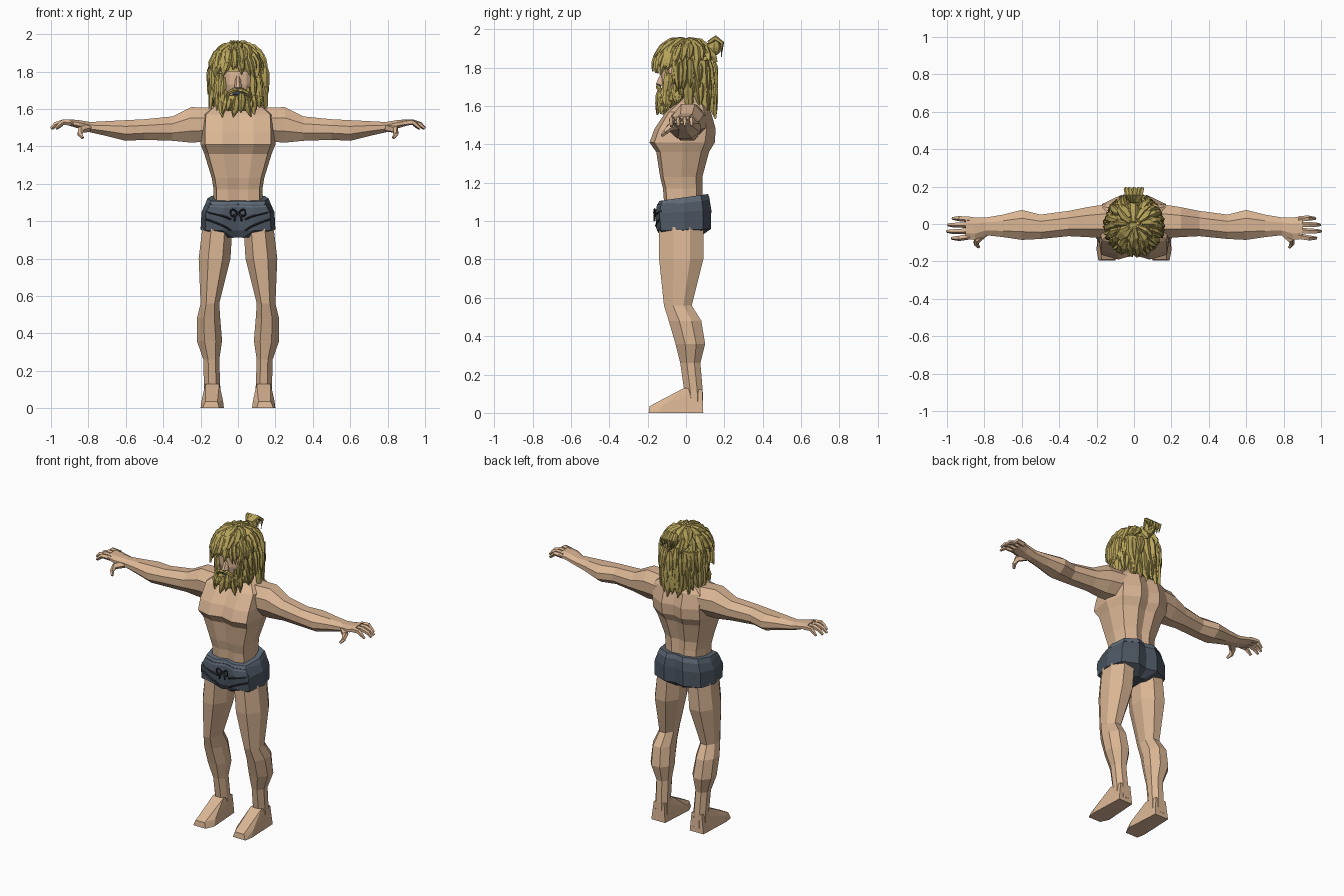
import bpy, bmesh, math, random
from math import sin, cos, pi, radians
from mathutils import Vector, Matrix
from mathutils.bvhtree import BVHTree

random.seed(4)
if "Cube" in bpy.data.objects:
    bpy.data.objects.remove(bpy.data.objects["Cube"])


def material(name, rgb):
    m = bpy.data.materials.new(name)
    m.use_nodes = True
    m.diffuse_color = (*rgb, 1)
    m.node_tree.nodes["Principled BSDF"].inputs["Base Color"].default_value = (*rgb, 1)
    return m


SKIN = material("skin", (0.71, 0.47, 0.30))
HAIR = material("golden hair", (0.46, 0.36, 0.10))
CLOTH = material("slate cloth", (0.075, 0.095, 0.125))
BAND = material("waistband grey", (0.11, 0.14, 0.18))
CORD = material("dark trim", (0.025, 0.03, 0.037))
LIPS = material("mouth grey", (0.14, 0.18, 0.22))

# Cross-sections in the unit square
LIMB = [(-.5, -1), (.4, -1), (1, -.35), (1, .4), (.45, 1), (-.45, 1), (-1, .4), (-1, -.35)]
half = [(.42, -1), (.88, -.85), (1, 0), (.85, .7), (.35, 1)]
TRUNK = [(0, -.86)] + half + [(0, .88)] + [(-u, v) for u, v in reversed(half)]


def finish(bm, name, mat):
    bmesh.ops.recalc_face_normals(bm, faces=bm.faces[:])
    me = bpy.data.meshes.new(name)
    bm.to_mesh(me)
    bm.free()
    me.materials.append(mat)
    ob = bpy.data.objects.new(name, me)
    bpy.context.scene.collection.objects.link(ob)
    return ob


def skin_rings(bm, rings):
    loops = [[bm.verts.new(p) for p in r] for r in rings]
    n = len(loops[0])
    for a, b in zip(loops, loops[1:]):
        for i in range(n):
            j = (i + 1) % n
            bm.faces.new((a[i], a[j], b[j], b[i]))
    bm.faces.new(loops[0][::-1])
    bm.faces.new(loops[-1])


def loft(name, rings, mat):
    bm = bmesh.new()
    skin_rings(bm, rings)
    return finish(bm, name, mat)


def ring_z(z, x0, x1, y0, y1, sec=LIMB, tilt=0):
    pts = [Vector(((x0 + x1 + u * (x1 - x0)) / 2, (y0 + y1 + v * (y1 - y0)) / 2, z)) for u, v in sec]
    for p in pts:
        p.z += tilt * p.y
    return pts


def ring_x(x, y0, y1, z0, z1):
    return [Vector((x, (y0 + y1 + u * (y1 - y0)) / 2, (z0 + z1 + v * (z1 - z0)) / 2)) for u, v in LIMB]


def mirror(rings, s):
    return [[Vector((p.x * s, p.y, p.z)) for p in r] for r in rings]


def tube_rings(path, radii, sides=6):
    path = [Vector(p) for p in path]
    out = []
    for i, p in enumerate(path):
        d = path[min(i + 1, len(path) - 1)] - path[max(i - 1, 0)]
        q = d.to_track_quat('Z', 'Y')
        r = radii[min(i, len(radii) - 1)]
        out.append([p + q @ Vector((r * cos(2 * pi * k / sides), r * sin(2 * pi * k / sides), 0))
                    for k in range(sides)])
    return out


def ellipsoid(name, centre, size, mat, seg=14, rows=9, cut=None):
    bm = bmesh.new()
    bmesh.ops.create_uvsphere(bm, u_segments=seg, v_segments=rows, radius=1,
                              matrix=Matrix.Translation(centre) @ Matrix.Diagonal((*size, 1)))
    if cut:
        bmesh.ops.bisect_plane(bm, geom=bm.verts[:] + bm.edges[:] + bm.faces[:], plane_co=(0, 0, cut),
                               plane_no=(0, 0, 1), clear_inner=True)
    return finish(bm, name, mat)


# Torso and neck: height, half width, front, back
torso = [(1.04, .13, -.11, .09), (1.17, .13, -.12, .085), (1.23, .14, -.135, .085), (1.36, .18, -.155, .12),
         (1.41, .2, -.19, .15), (1.48, .2, -.165, .155), (1.57, .195, -.105, .13), (1.615, .14, -.05, .105),
         (1.65, .065, -.05, .075), (1.74, .06, -.06, .06)]
loft("torso", [ring_z(z, -w, w, f, b, TRUNK) for z, w, f, b in torso], SKIN)

# Limbs, hands and feet
leg = [(.97, .03, .19, -.14, .09), (.8, .04, .21, -.14, .09), (.56, .1, .2, -.115, .03), (.48, .095, .22, -.09, .08),
       (.36, .085, .22, -.055, .1), (.26, .1, .185, -.03, .075), (.12, .095, .182, -.01, .087), (.03, .09, .185, 0, .09)]
arm = [(.12, -.08, .11, 1.43, 1.605), (.25, -.07, .09, 1.42, 1.61), (.35, -.065, .07, 1.43, 1.56),
       (.5, -.08, .05, 1.435, 1.545), (.6, -.085, .075, 1.43, 1.54), (.7, -.07, .05, 1.455, 1.535),
       (.79, -.06, .035, 1.475, 1.53), (.85, -.085, .035, 1.495, 1.54), (.9, -.08, .04, 1.51, 1.545)]
for side, s in (("left", 1), ("right", -1)):
    loft(side + "_leg", mirror([ring_z(*r) for r in leg], s), SKIN)
    loft(side + "_arm", mirror([ring_x(*r) for r in arm], s), SKIN)
    bm = bmesh.new()
    for x, y, z in [(.09, .09, 0), (.19, .09, 0), (.075, -.14, 0), (.2, -.14, 0), (.1, -.195, 0), (.19, -.195, 0),
                    (.1, -.01, .13), (.175, -.01, .13), (.1, .085, .12), (.175, .085, .12),
                    (.11, -.19, .035), (.175, -.19, .035), (.08, -.12, .04), (.195, -.12, .04)]:
        bm.verts.new((s * x, y, z))
    bmesh.ops.convex_hull(bm, input=bm.verts[:])
    bmesh.ops.dissolve_limit(bm, angle_limit=.05, verts=bm.verts[:], edges=bm.edges[:])
    finish(bm, side + "_foot", SKIN)
    for i, (y, tip) in enumerate([(.026, .97), (-.004, .995), (-.034, 1.0), (-.066, .975)]):
        e = y * 1.15
        path = [(s * .88, y, 1.525), (s * .935, e, 1.53), (s * (tip - .025), e, 1.518), (s * tip, e, 1.495)]
        loft(f"{side}_finger_{i}", tube_rings(path, [.017, .015, .013, .008], 5), SKIN)
    path = [(s * .8, -.045, 1.5), (s * .84, -.085, 1.49), (s * .845, -.105, 1.465), (s * .83, -.125, 1.445)]
    loft(side + "_thumb", tube_rings(path, [.024, .02, .014, .008], 5), SKIN)

# Swim shorts with tilted waistband
shorts = [(.915, .07, -.12, .07), (.955, .2, -.152, .13), (1.05, .195, -.16, .132), (1.105, .17, -.15, .122)]
rings = [ring_z(z, -w, w, f, b, TRUNK, .03 + .7 * max(0, z - .99)) for z, w, f, b in shorts]
trunks = loft("swim_shorts", rings, CLOTH)
loft("waistband", [ring_z(z, -w, w, f, b, TRUNK, .14) for z, w, f, b in
                   [(1.095, .175, -.155, .125), (1.125, .163, -.14, .115)]], BAND)

# Trim and drawstring laid over the front of the shorts
bm = bmesh.new()
bm.from_mesh(trunks.data)
tree = BVHTree.FromBMesh(bm)
bm.free()


def on_shorts(x, z):
    hit = tree.ray_cast(Vector((x, -1, z)), Vector((0, 1, 0)))[0]
    return hit + Vector((0, -.003, 0)) if hit else Vector((x, -.15, z))


for side, s in (("left", 1), ("right", -1)):
    for i, (z0, z1) in enumerate([(1.05, 1.0), (1.01, .935)]):
        xs = [.17 - .022 * k for k in range(7)]
        path = [on_shorts(s * x, z1 + (z0 - z1) * ((x - .03) / .14) ** .6) for x in xs]
        loft(f"{side}_trim_{i}", tube_rings(path, [.005], 4), CORD)
    bow = [(s * (.004 + .036 * sin(t)), -.158 - .008 * sin(t), 1.045 + .018 * sin(2 * t))
           for t in [pi * k / 8 for k in range(9)]]
    loft(side + "_bow_loop", tube_rings(bow, [.005], 4), CORD)
    loft(side + "_bow_end", tube_rings([(0, -.155, 1.045), (s * .015, -.165, 1.025), (s * .02, -.165, 1.0)],
                                       [.005], 4), CORD)

# Head, nose and ears
ellipsoid("head", (0, -.02, 1.76), (.105, .112, .17), SKIN)
loft("nose", [ring_z(1.775, -.012, .012, -.13, -.1), ring_z(1.715, -.02, .02, -.158, -.1),
              ring_z(1.705, -.017, .017, -.145, -.1)], SKIN)
for side, s in (("left", 1), ("right", -1)):
    ellipsoid(side + "_ear", (s * .108, .0, 1.74), (.014, .025, .035), SKIN, 6, 5)

# Hair masses underneath the locks
ellipsoid("hair_cap", (0, -.005, 1.8), (.135, .148, .15), HAIR, 14, 10, 1.8)
loft("back_hair", [ring_z(z, -w, w, f, b) for z, w, f, b in
                   [(1.84, .13, .03, .13), (1.72, .13, .035, .135), (1.63, .1, .06, .14), (1.585, .07, .08, .14)]], HAIR)
loft("beard_mass", [ring_z(z, -w, w, f, b) for z, w, f, b in
                    [(1.672, .105, -.125, .02), (1.63, .1, -.138, .01), (1.59, .055, -.13, -.05)]], HAIR)


def scalp(a, s, lift, scale=1):
    # s runs from crown (0) over the brow line (1) down to the nape (2)
    t = min(s, 1) * pi / 2
    r = sin(t) * scale
    z = 1.8 + (.15 + lift) * cos(t) - max(0, s - 1) * .25
    return Vector(((.138 + lift) * r * sin(a), -.005 - (.15 + lift) * r * cos(a), z))


def add_lock(bm, a, s0, s1, width, lift, scale=1, sway=.15):
    drift = random.uniform(-sway, sway)
    rings = []
    for t, w in ((0, .5), (.35, 1), (.7, .8), (1, .08)):
        ang, s = a + drift * t * t, s0 + (s1 - s0) * t
        c = scalp(ang, s, lift + .012 * t * t, scale)
        side = Vector((cos(ang), sin(ang), 0)) * width * w
        out = Vector((sin(ang), -cos(ang), .9 if s < .7 else .1)).normalized() * .02 * max(w, .3)
        rings.append([c - side - out * .4, c - side * .3 + out, c + side * .6 + out * .6, c + side - out * .4])
    skin_rings(bm, rings)


def locks(name, count, a0, a1, s0, s1, width, lift, scale=1, sway=.15):
    bm = bmesh.new()
    for i in range(count):
        a = radians(a0 + (a1 - a0) * (i + .5) / count) + random.uniform(-.06, .06)
        add_lock(bm, a, s0 + random.uniform(-.08, .08), s1 + random.uniform(-.12, .1),
                 width * random.uniform(.75, 1.25), lift, scale, sway)
    return finish(bm, name, HAIR)


locks("crown_locks", 13, 0, 360, .12, .68, .026, .004, 1, .5)
locks("upper_locks", 22, 0, 360, .42, .92, .022, .006, 1, .3)
locks("fringe_locks", 15, -75, 75, .62, 1.06, .02, .006)
locks("back_upper_locks", 16, 80, 280, .8, 1.45, .023, .002)
locks("back_lower_locks", 16, 95, 265, 1.15, 1.86, .023, .0)
locks("nape_locks", 10, 125, 235, 1.35, 1.97, .022, -.002)
for side, s in (("left", 1), ("right", -1)):
    locks(side + "_temple_locks", 5, s * 62, s * 105, .85, 1.4, .016, .008)
    locks(side + "_sideburn_locks", 6, s * 38, s * 88, 1.05, 1.68, .016, -.005, .87)
    locks(side + "_jaw_locks", 6, s * 22, s * 85, 1.4, 1.84, .018, -.004, .84)
    # Moustache half
    path = [(0, -.14, 1.702), (s * .025, -.146, 1.7), (s * .05, -.135, 1.685), (s * .062, -.12, 1.655)]
    loft(side + "_moustache", tube_rings(path, [.011, .012, .011, .005], 5), HAIR)
locks("chin_locks", 9, -48, 48, 1.53, 1.91, .02, .0, .9)
ellipsoid("lips", (0, -.128, 1.683), (.032, .012, .011), LIPS, 8, 5)

# Tied bun with loose curls
ellipsoid("hair_bun", (0, .145, 1.905), (.038, .04, .042), HAIR, 8, 6)
for i in range(5):
    b = -.9 + .45 * i
    path = [(.02 * sin(b), .12, 1.93), (.045 * sin(b), .155, 1.955), (.055 * sin(b), .188, 1.93),
            (.05 * sin(b), .185, 1.88 - .012 * (i % 3))]
    loft(f"bun_curl_{i}", tube_rings(path, [.012, .014, .012, .003], 5), HAIR)
